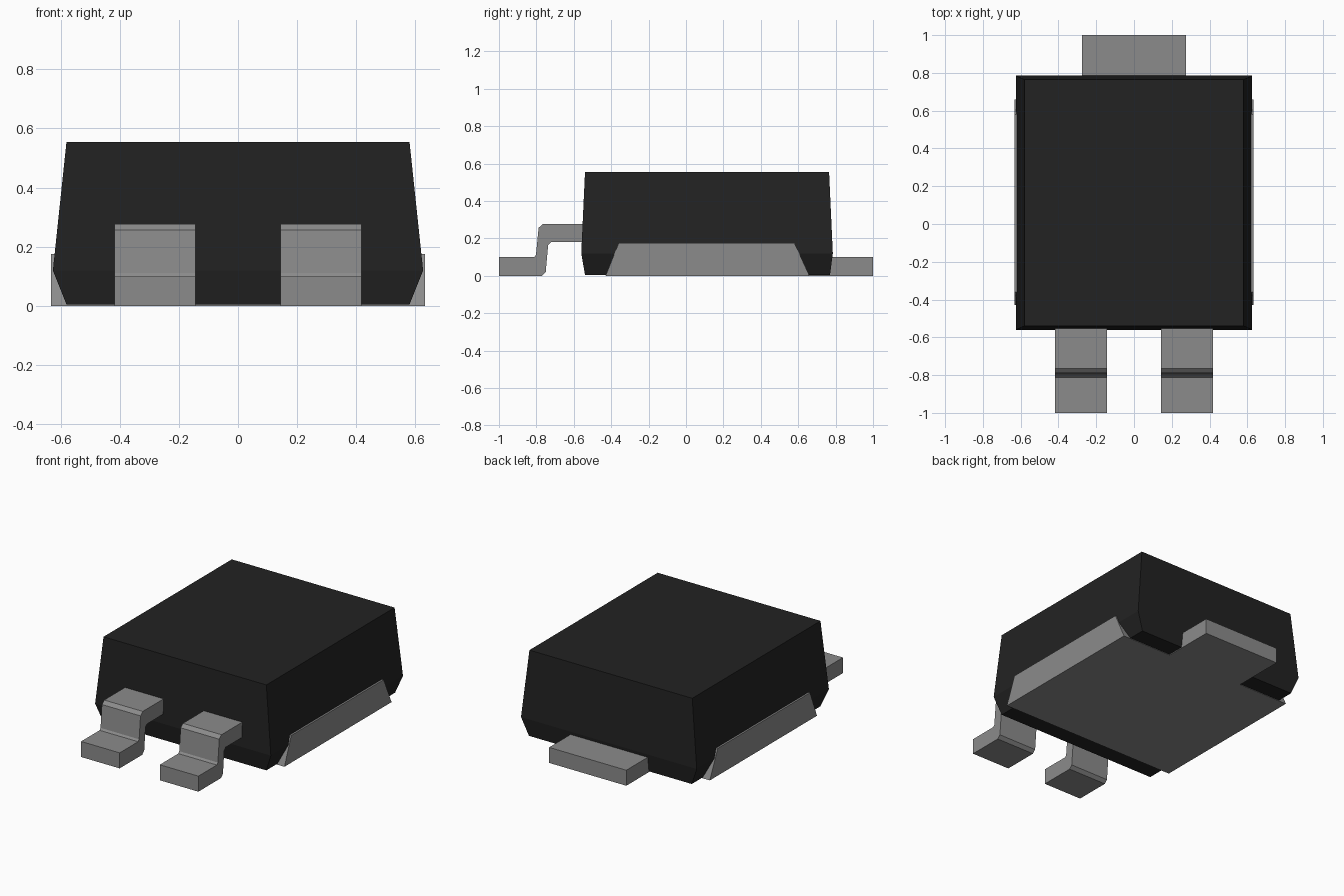
import bpy
import bmesh

cube = bpy.data.objects.get("Cube")
if cube:
    bpy.data.objects.remove(cube, do_unlink=True)


def material(name, value):
    mat = bpy.data.materials.new(name)
    mat.use_nodes = True
    color = (value, value, value, 1)
    mat.diffuse_color = color
    mat.node_tree.nodes["Principled BSDF"].inputs["Base Color"].default_value = color
    return mat


black = material("black plastic", 0.016)
metal = material("grey metal", 0.26)


def loft(name, rings, mat):
    """Join matching rings of points into one closed solid."""
    bm = bmesh.new()
    loops = [[bm.verts.new(p) for p in ring] for ring in rings]
    n = len(loops[0])
    for a, b in zip(loops, loops[1:]):
        for i in range(n):
            j = (i + 1) % n
            bm.faces.new((a[i], a[j], b[j], b[i]))
    bm.faces.new(loops[0][::-1])
    bm.faces.new(loops[-1])
    bmesh.ops.recalc_face_normals(bm, faces=bm.faces)
    mesh = bpy.data.meshes.new(name)
    bm.to_mesh(mesh)
    bm.free()
    mesh.materials.append(mat)
    obj = bpy.data.objects.new(name, mesh)
    bpy.context.collection.objects.link(obj)
    return obj


def extrude_x(name, profile, x0, x1, mat):
    """Extrude a side profile of (y, z) points across x."""
    return loft(name, [[(x, y, z) for y, z in profile] for x in (x0, x1)], mat)


def rectangle(hx, y0, y1, z):
    return [(-hx, y0, z), (hx, y0, z), (hx, y1, z), (-hx, y1, z)]


# Moulded body, widest at the parting line
loft("body", [rectangle(0.58, -0.54, 0.77, 0.005),
              rectangle(0.626, -0.56, 0.785, 0.12),
              rectangle(0.58, -0.54, 0.765, 0.555)], black)

# Heat spreader with sloped ends, and its rear tab
extrude_x("heat_spreader", [(-0.43, 0), (0.66, 0), (0.58, 0.175), (-0.36, 0.175)],
          -0.632, 0.632, metal)
extrude_x("rear_tab", [(0.5, 0), (1, 0), (1, 0.1), (0.5, 0.1)], -0.275, 0.275, metal)

# Bent front leads
lead = [(-1, 0), (-0.77, 0), (-0.75, 0.02), (-0.737, 0.165), (-0.722, 0.18),
        (-0.5, 0.18), (-0.5, 0.277), (-0.765, 0.277), (-0.788, 0.257),
        (-0.802, 0.112), (-0.812, 0.1), (-1, 0.1)]
for side, sign in (("left", 1), ("right", -1)):
    extrude_x(side + "_lead", lead, sign * 0.143, sign * 0.418, metal)
